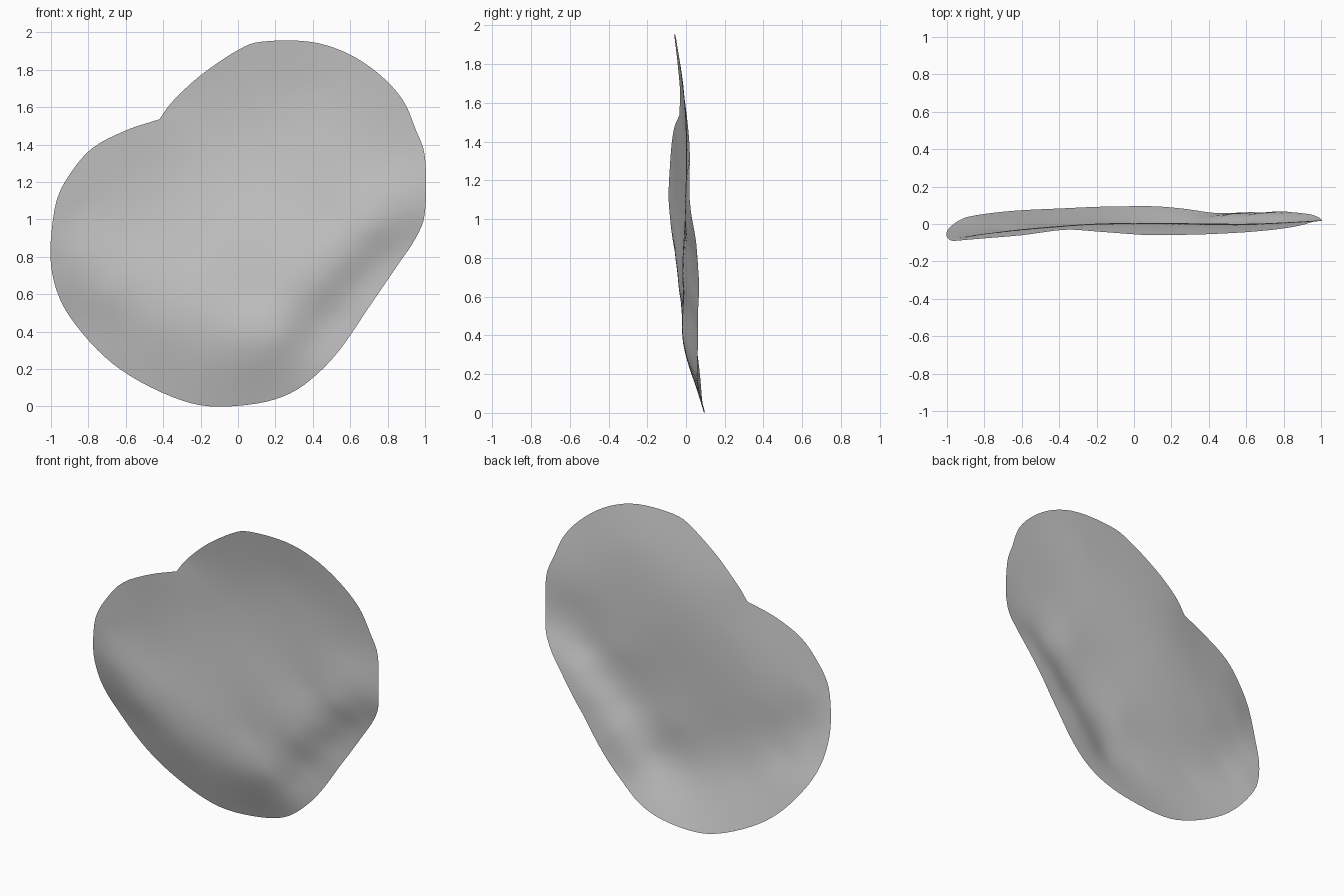
import bpy, bmesh, math
from mathutils import Vector

if "Cube" in bpy.data.objects:
    bpy.data.objects.remove(bpy.data.objects["Cube"])

# Outline of the sheet: x, z, depth y
RIM = [(-.42, 1.535, -.035), (-.35, 1.63, -.03), (-.2, 1.77, -.04), (0, 1.905, -.055), (.13, 1.95, -.06),
       (.38, 1.95, -.055), (.58, 1.89, -.045), (.75, 1.78, -.03), (.88, 1.64, -.01), (.95, 1.48, .01),
       (1, 1.33, .02), (1, 1.04, .025), (.95, .9, .05), (.85, .75, .062), (.7, .53, .062), (.55, .31, .06),
       (.42, .17, .06), (.28, .07, .08), (.1, .015, .095), (-.15, 0, .093), (-.35, .05, .085),
       (-.58, .165, .075), (-.75, .3, .06), (-.9, .48, .035), (-.97, .62, -.005), (-1, .76, -.04),
       (-1, .9, -.07), (-.97, 1.1, -.09), (-.9, 1.24, -.085), (-.78, 1.38, -.075), (-.6, 1.475, -.06)]

# Inner depth points: flat middle, turned-back lower rim, scalloped crease at lower right
INNER = [(0, .35, -.012), (.22, .36, -.01), (-.1, .17, .04), (.2, .2, .035), (-.4, .42, -.01), (-.36, .25, .03),
         (-.7, .6, -.03), (-.67, .43, .015), (-.85, .8, -.055), (-.85, 1.05, -.06), (-.6, 1.2, -.035),
         (-.6, .9, -.03), (-.3, 1.3, -.005), (-.3, .8, -.015), (0, 1.5, 0), (.1, 1, -.005), (.1, .6, -.012),
         (.4, 1.7, -.015), (.5, 1.4, 0), (.5, 1, 0), (.8, 1.3, .008),
         (.3, .5, -.005), (.44, .65, -.005), (.57, .77, .005), (.72, .95, 0), (.93, 1.08, .01),
         (.37, .34, .035), (.48, .48, .045), (.64, .66, .05), (.79, .79, .055)]


def kernel(a, b):
    d = math.hypot(a[0] - b[0], a[1] - b[1])
    return d * d * math.log(d) if d > 1e-9 else 0.0


def solve(m, rhs):
    n = len(rhs)
    m = [row[:] + [r] for row, r in zip(m, rhs)]
    for c in range(n):
        p = max(range(c, n), key=lambda r: abs(m[r][c]))
        m[c], m[p] = m[p], m[c]
        for r in range(c + 1, n):
            f = m[r][c] / m[c][c]
            if f:
                for k in range(c, n + 1):
                    m[r][k] -= f * m[c][k]
    out = [0.0] * n
    for r in reversed(range(n)):
        out[r] = (m[r][n] - sum(m[r][k] * out[k] for k in range(r + 1, n))) / m[r][r]
    return out


# Thin-plate surface through all depth points
pts = RIM + INNER
rows = [[kernel(p, q) + (0.001 if p is q else 0) for q in pts] + [1, p[0], p[1]] for p in pts]
rows += [[1] * len(pts) + [0] * 3] + [[p[i] for p in pts] + [0] * 3 for i in (0, 1)]
weights = solve(rows, [p[2] for p in pts] + [0] * 3)


def depth(x, z):
    a, b, c = weights[-3:]
    return a + b * x + c * z + sum(w * kernel((x, z), p) for w, p in zip(weights, pts))


# Smooth outline, kept sharp at the notch (first point)
outline, n, STEPS = [], len(RIM), 4
for i in range(n):
    p0, p1, p2, p3 = [Vector(RIM[(i + k) % n][:2]) for k in (-1, 0, 1, 2)]
    m1 = (p2 - p1) if i == 0 else (p2 - p0) / 2
    m2 = (p2 - p1) if i == n - 1 else (p3 - p1) / 2
    for s in range(STEPS):
        t = s / STEPS
        outline.append(p1 * (2*t**3 - 3*t**2 + 1) + m1 * (t**3 - 2*t**2 + t)
                       + p2 * (3*t**2 - 2*t**3) + m2 * (t**3 - t**2))

# Concentric rings filled out to the rim
RINGS = 28
mid = Vector((.05, .95))
bm = bmesh.new()
hub = bm.verts.new((mid.x, depth(*mid), mid.y))
prev = None
for r in range(1, RINGS + 1):
    ring = []
    for o in outline:
        p = mid.lerp(o, r / RINGS)
        ring.append(bm.verts.new((p.x, depth(*p), p.y)))
    for i in range(len(ring)):
        j = (i + 1) % len(ring)
        bm.faces.new((prev[i], ring[i], ring[j], prev[j]) if prev else (hub, ring[i], ring[j]))
    prev = ring
bm.normal_update()
if sum(f.normal.y for f in bm.faces) > 0:
    bmesh.ops.reverse_faces(bm, faces=bm.faces[:])
for f in bm.faces:
    f.smooth = True
mesh = bpy.data.meshes.new("wavy_sheet")
bm.to_mesh(mesh)
bm.free()
bpy.context.collection.objects.link(bpy.data.objects.new("wavy_sheet", mesh))
